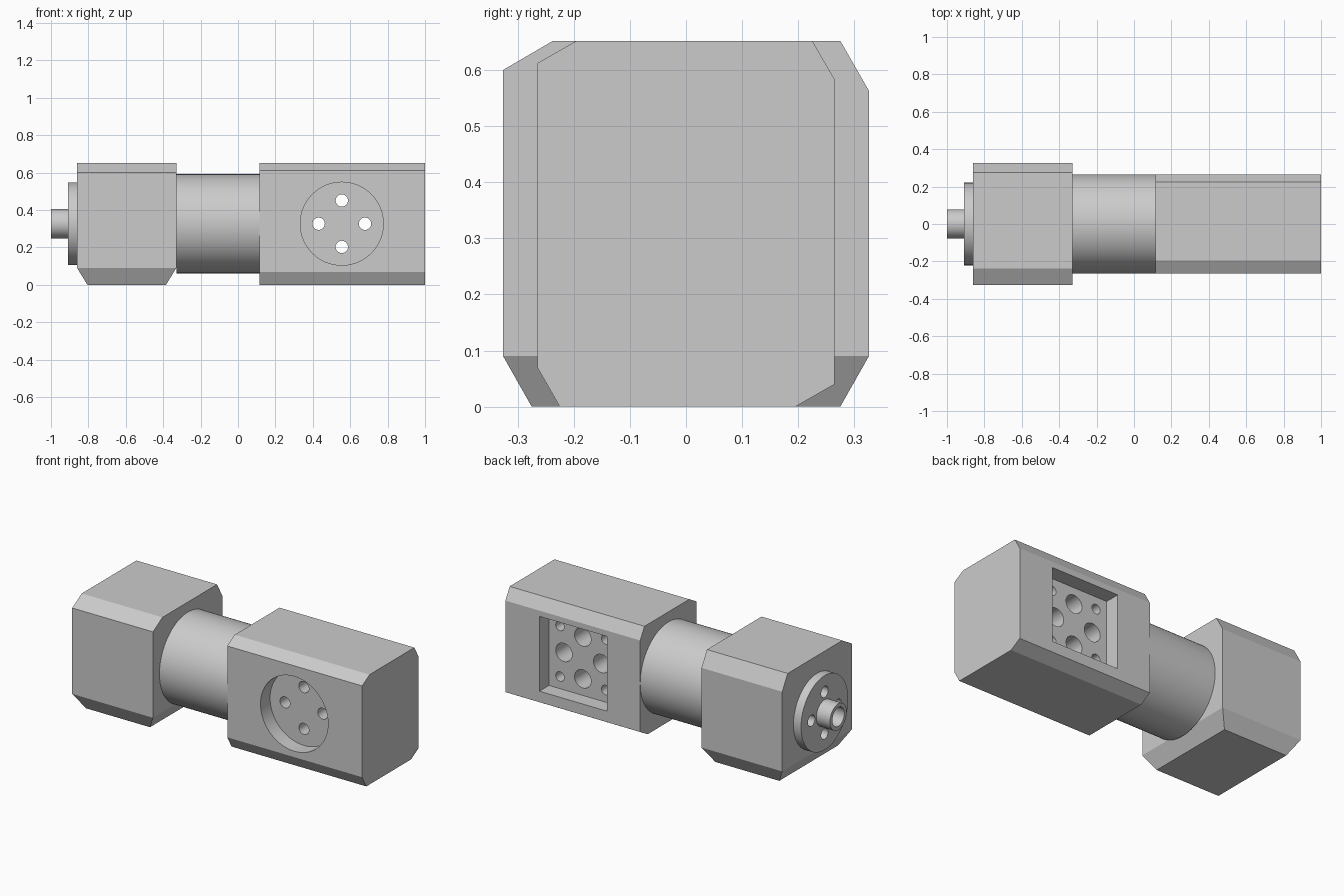
import bpy, bmesh, math
from mathutils import Matrix

if "Cube" in bpy.data.objects:
    bpy.data.objects.remove(bpy.data.objects["Cube"], do_unlink=True)

CZ = 0.327      # height of the main axis
HX = 0.555      # centre of the flange openings along x
PITCH = 0.124   # bolt circle radius

grey = bpy.data.materials.new("plain grey")
grey.use_nodes = True
grey.diffuse_color = (0.6, 0.6, 0.6, 1)
grey.node_tree.nodes["Principled BSDF"].inputs["Base Color"].default_value = grey.diffuse_color


def finish(name, bm):
    mesh = bpy.data.meshes.new(name)
    bmesh.ops.recalc_face_normals(bm, faces=bm.faces)
    bm.to_mesh(mesh)
    bm.free()
    mesh.materials.append(grey)
    obj = bpy.data.objects.new(name, mesh)
    bpy.context.collection.objects.link(obj)
    return obj


def hull(name, points):
    bm = bmesh.new()
    for p in points:
        bm.verts.new(p)
    bmesh.ops.convex_hull(bm, input=bm.verts)
    bmesh.ops.dissolve_limit(bm, angle_limit=0.01, verts=bm.verts, edges=bm.edges)
    return finish(name, bm)


def cylinder(name, axis, start, end, radius, a=0.0, z=CZ, sides=64):
    """Cylinder along x or y; a is its position on the other ground axis."""
    bm = bmesh.new()
    mid = (start + end) / 2
    if axis == "X":
        place = Matrix.Translation((mid, a, z)) @ Matrix.Rotation(math.pi / 2, 4, "Y")
    else:
        place = Matrix.Translation((a, mid, z)) @ Matrix.Rotation(math.pi / 2, 4, "X")
    bmesh.ops.create_cone(bm, cap_ends=True, segments=sides, radius1=radius,
                          radius2=radius, depth=end - start, matrix=place)
    return finish(name, bm)


def cut(obj, cutters):
    for c in cutters:
        c.hide_render = True
        mod = obj.modifiers.new("cut", "BOOLEAN")
        mod.operation, mod.solver, mod.object = "DIFFERENCE", "EXACT", c
    bpy.context.view_layer.update()
    graph = bpy.context.evaluated_depsgraph_get()
    mesh = bpy.data.meshes.new_from_object(obj.evaluated_get(graph))
    obj.modifiers.clear()
    obj.data = mesh


def drop(cutters):
    for c in cutters:
        bpy.data.objects.remove(c, do_unlink=True)


def ring(axis, start, end, radius, centre):
    """Four hole cutters on the bolt circle."""
    return [cylinder("hole_cutter", axis, start, end, radius,
                     centre + PITCH * dx, CZ + PITCH * dz, 32)
            for dx, dz in ((1, 0), (-1, 0), (0, 1), (0, -1))]


# Long chamfered housing
profile = [(-0.265, 0.07), (-0.225, 0), (0.195, 0), (0.265, 0.04),
           (0.265, 0.583), (0.225, 0.652), (-0.195, 0.652), (-0.265, 0.612)]
housing = hull("long_housing", [(x, y, z) for x in (0.115, 1) for y, z in profile])

# Round front recess, square back pocket, bolt holes and blind corner holes
half = 0.222
cutters = [cylinder("recess_cutter", "Y", -0.4, -0.175, half, HX)]
cutters.append(hull("pocket_cutter", [(HX + sx * half, y, CZ + sz * half)
                                      for sx in (1, -1) for sz in (1, -1)
                                      for y in (0.175, 0.4)]))
cutters += ring("Y", -0.35, 0.35, 0.033, HX)
cutters += ring("Y", 0, 0.35, 0.054, HX)
cutters += [cylinder("corner_cutter", "Y", 0.05, 0.35, 0.028,
                     HX + 0.15 * sx, CZ + 0.15 * sz, 32)
            for sx in (1, -1) for sz in (1, -1)]
cut(housing, cutters)
drop(cutters)

# Wide motor block with its base tapered on all four sides
upper = [(-0.326, 0.09), (0.326, 0.09), (0.326, 0.563),
         (0.275, 0.652), (-0.237, 0.652), (-0.326, 0.60)]
block = hull("wide_block",
             [(x, y, z) for x in (-0.86, -0.33) for y, z in upper] +
             [(x, y, 0) for x in (-0.805, -0.385) for y in (-0.275, 0.275)])

# Connecting barrel, end flange and output shaft
barrel = cylinder("connecting_barrel", "X", -0.33, 0.115, 0.265, sides=96)
flange = cylinder("end_flange", "X", -0.91, -0.86, 0.221)
shaft = cylinder("output_shaft", "X", -1, -0.91, 0.078)

# Bolt holes and hollow bore
cutters = ring("X", -0.95, -0.78, 0.033, 0)
cutters.append(cylinder("bore_cutter", "X", -1.1, -0.8, 0.056, sides=48))
for part in (flange, block):
    cut(part, cutters)
cut(shaft, cutters[-1:])
drop(cutters)

# Smooth round walls, keep edges sharp
for obj in (housing, block, barrel, flange, shaft):
    bpy.ops.object.select_all(action="DESELECT")
    obj.select_set(True)
    bpy.context.view_layer.objects.active = obj
    bpy.ops.object.shade_smooth_by_angle(angle=math.radians(25))
